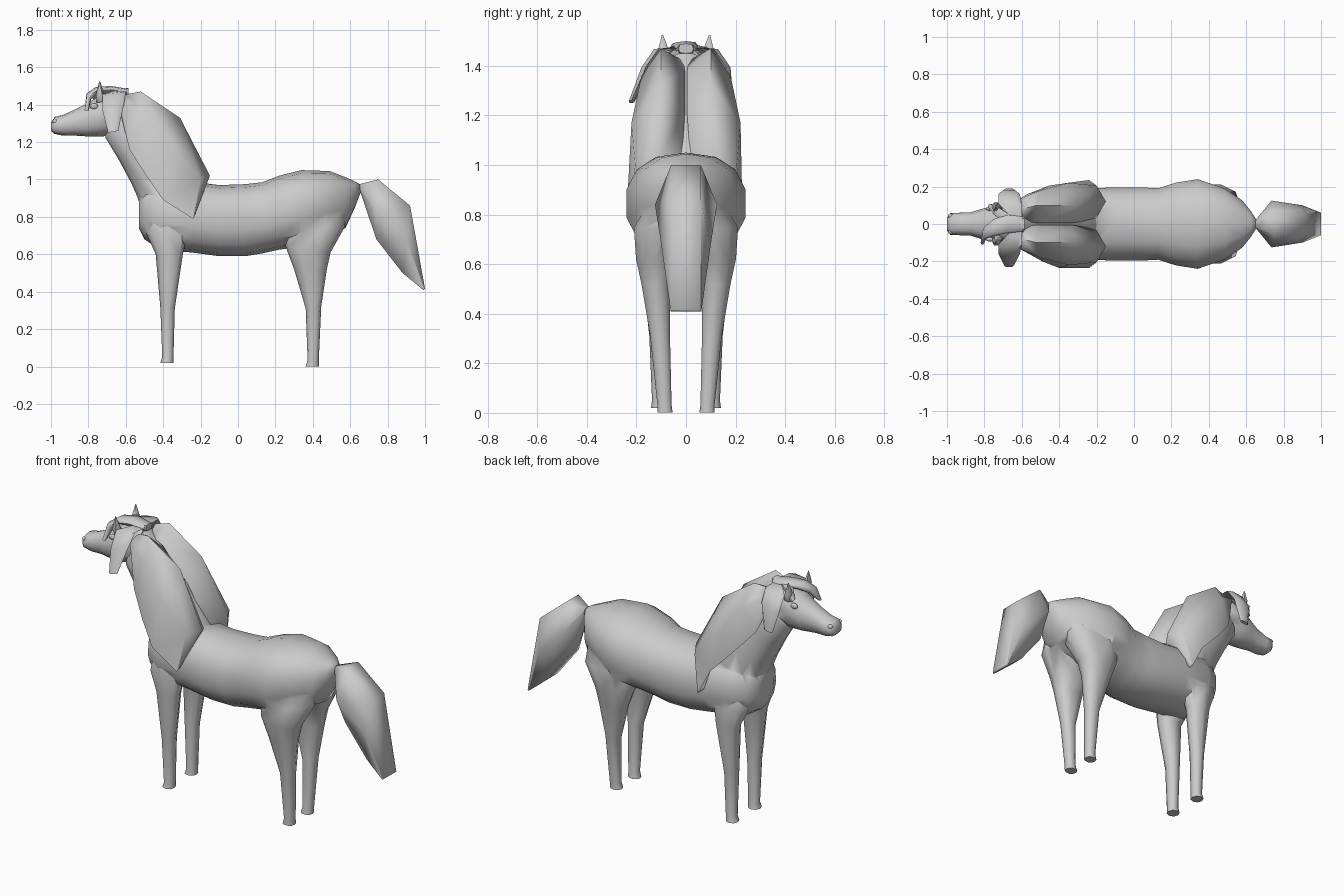
import bpy, bmesh, math


def smooth(ob, angle):
    bpy.ops.object.select_all(action='DESELECT')
    bpy.context.view_layer.objects.active = ob
    ob.select_set(True)
    bpy.ops.object.shade_smooth_by_angle(angle=math.radians(angle))


def finish(name, rings, angle=60):
    """Skin closed rings of points into one capped, smooth-shaded object."""
    bm = bmesh.new()
    vs = [[bm.verts.new(p) for p in r] for r in rings]
    n = len(rings[0])
    for a, b in zip(vs, vs[1:]):
        for i in range(n):
            j = (i + 1) % n
            bm.faces.new((a[i], a[j], b[j], b[i]))
    bm.faces.new(vs[0])
    bm.faces.new(vs[-1])
    bmesh.ops.remove_doubles(bm, verts=bm.verts, dist=0.0005)
    bmesh.ops.recalc_face_normals(bm, faces=bm.faces)
    me = bpy.data.meshes.new(name)
    bm.to_mesh(me)
    bm.free()
    ob = bpy.data.objects.new(name, me)
    bpy.context.collection.objects.link(ob)
    smooth(ob, angle)
    return ob


def loft(name, stations, n=12, power=0.85, side=1, angle=60):
    """Station: two profile points (x0,z0)-(x1,z1), half width, centre y."""
    rings = []
    for st in stations:
        x0, z0, x1, z1, w = st[:5]
        yc = st[5] if len(st) > 5 else 0
        ring = []
        for i in range(n):
            t = 2 * math.pi * i / n
            c, s = math.cos(t), math.sin(t)
            u = 0.5 - 0.5 * math.copysign(abs(c) ** power, c)
            v = w * math.copysign(abs(s) ** power, s)
            ring.append((x0 + (x1 - x0) * u, side * (yc + v), z0 + (z1 - z0) * u))
        rings.append(ring)
    return finish(name, rings, angle)


# Barrel, chest and rump
body = loft("body", [
    (-.53, .74, -.53, .90, .07), (-.50, .68, -.49, .96, .14),
    (-.42, .625, -.40, .99, .18), (-.25, .61, -.22, .985, .195),
    (-.10, .59, -.10, .97, .20), (.04, .59, .04, .975, .20),
    (.13, .605, .13, .985, .195), (.22, .625, .22, 1.02, .225),
    (.34, .64, .34, 1.05, .245), (.47, .70, .49, 1.045, .195),
    (.575, .74, .58, 1.01, .13), (.625, .85, .625, .99, .07),
    (.655, .93, .65, .975, .025)], n=14)

# Neck
neck = loft("neck", [
    (-.50, .78, -.15, .90, .14), (-.535, .90, -.20, .985, .145),
    (-.57, .98, -.28, 1.10, .13),
    (-.64, 1.11, -.42, 1.27, .11), (-.71, 1.225, -.56, 1.42, .095),
    (-.70, 1.30, -.60, 1.46, .07)])

# Head
head = loft("head", [
    (-1.0, 1.26, -1.0, 1.305, .035), (-.985, 1.245, -.98, 1.335, .058),
    (-.94, 1.235, -.935, 1.345, .06), (-.88, 1.235, -.87, 1.375, .062),
    (-.80, 1.23, -.80, 1.41, .085), (-.72, 1.23, -.73, 1.455, .10),
    (-.65, 1.26, -.66, 1.475, .095), (-.60, 1.34, -.60, 1.47, .06)])
fused = [neck, head]

# Tail: six-sided bundle swinging down
tail = [((.65, .975, .012), (.653, .955, .025), (.655, .93, .012)),
        ((.75, 1.0, .06), (.735, .84, .125), (.74, .68, .05)),
        ((.92, .86, .06), (.90, .68, .10), (.88, .50, .05)),
        ((1.0, .415, .06), (.995, .41, .062), (.99, .41, .06))]
finish("tail", [[(x, w, z) for x, z, w in st] +
                [(x, -w, z) for x, z, w in reversed(st)] for st in tail], 75)

# Mane rings: inner edge, ridge, outer bulge, lower edge (right lock is longer)
mane = [
    [(-.59, .01, 1.42), (-.60, .08, 1.455), (-.62, .13, 1.42), (-.63, .10, 1.36)],
    [(-.50, .005, 1.38), (-.52, .10, 1.47), (-.50, .18, 1.36), (-.58, .15, 1.16)],
    [(-.34, .005, 1.20), (-.31, .10, 1.33), (-.35, .22, 1.17), (-.49, .20, 1.02)],
    [(-.21, .02, .97), (-.15, .12, 1.02), (-.20, .205, 1.0), (-.40, .235, .89)],
    [(-.25, .19, .80), (-.24, .20, .80), (-.235, .225, .80), (-.24, .235, .79)]]
lower_left = [(-.63, .10, 1.36), (-.57, .16, 1.21), (-.455, .205, 1.08),
              (-.32, .225, .94), (-.24, .235, .79)]

for side, tag in ((-1, "right"), (1, "left")):
    rings = mane if side < 0 else [r[:3] + [p] for r, p in zip(mane, lower_left)]
    finish("mane_" + tag, [[(x, side * y, z) for x, y, z in r] for r in rings], 85)

    # Legs, running up into the barrel
    fused.append(loft("front_leg_" + tag, [
        (-.415, .02, -.345, .02, .036, .105), (-.405, .05, -.345, .05, .032, .105),
        (-.415, .31, -.338, .31, .04, .108), (-.44, .60, -.295, .60, .055, .125),
        (-.49, .71, -.27, .72, .075, .108), (-.47, .84, -.26, .84, .065, .10)],
        n=8, side=side))
    fused.append(loft("hind_leg_" + tag, [
        (.362, .001, .432, .001, .032, .085), (.372, .035, .432, .035, .03, .087),
        (.362, .31, .445, .32, .042, .105), (.30, .52, .475, .52, .06, .122),
        (.255, .64, .495, .61, .085, .12), (.24, .75, .57, .745, .115, .10),
        (.30, .90, .58, .88, .06, .07)], n=10, side=side))

    # Lock hanging beside the cheek
    loft("cheek_lock_" + tag, [
        (-.66, 1.475, -.60, 1.47, .03, .04), (-.725, 1.455, -.60, 1.47, .022, .11),
        (-.725, 1.37, -.61, 1.40, .022, .16),
        (-.695, 1.25, -.64, 1.26, .012, .18 if side > 0 else .22)],
        n=6, power=.8, side=side)

    # Ear
    loft("ear_" + tag, [
        (-.755, 1.41, -.70, 1.42, .025, .075), (-.76, 1.455, -.715, 1.455, .028, .09),
        (-.742, 1.525, -.738, 1.525, .003, .095)], n=6, power=1, side=side)

    # Eye and nostril
    for part, loc, scale in (("eye_", (-.77, .082, 1.392), (.022, .012, .016)),
                             ("nostril_", (-.978, .042, 1.31), (.016, .013, .012))):
        bpy.ops.mesh.primitive_uv_sphere_add(segments=12, ring_count=8, radius=1,
                                             location=(loc[0], side * loc[1], loc[2]))
        ob = bpy.context.object
        ob.name = part + tag
        ob.scale = scale
        smooth(ob, 60)

# Fuse neck, head and legs into one continuous body skin
for part in fused:
    bpy.context.view_layer.objects.active = body
    mod = body.modifiers.new("fuse", 'BOOLEAN')
    mod.operation, mod.solver, mod.object = 'UNION', 'EXACT', part
    bpy.ops.object.select_all(action='DESELECT')
    body.select_set(True)
    bpy.ops.object.modifier_apply(modifier=mod.name)
    bpy.data.objects.remove(part)
smooth(body, 60)

# Forelock arching over the brow, and the tuft at the poll
loft("forelock", [
    (-.60, 1.45, -.59, 1.485, .04), (-.68, 1.46, -.68, 1.50, .05),
    (-.75, 1.455, -.76, 1.495, .045, -.02), (-.785, 1.43, -.81, 1.46, .032, -.05),
    (-.80, 1.37, -.82, 1.37, .01, -.10)], n=8, power=.8)
loft("brow_lock", [
    (-.66, 1.46, -.66, 1.49, .03, .02), (-.72, 1.455, -.73, 1.48, .035, .06),
    (-.76, 1.42, -.78, 1.435, .015, .095)], n=6, power=1)
loft("poll_tuft", [
    (-.67, 1.45, -.67, 1.48, .05), (-.62, 1.44, -.62, 1.485, .04),
    (-.585, 1.45, -.585, 1.49, .03)], n=8, power=.6)
